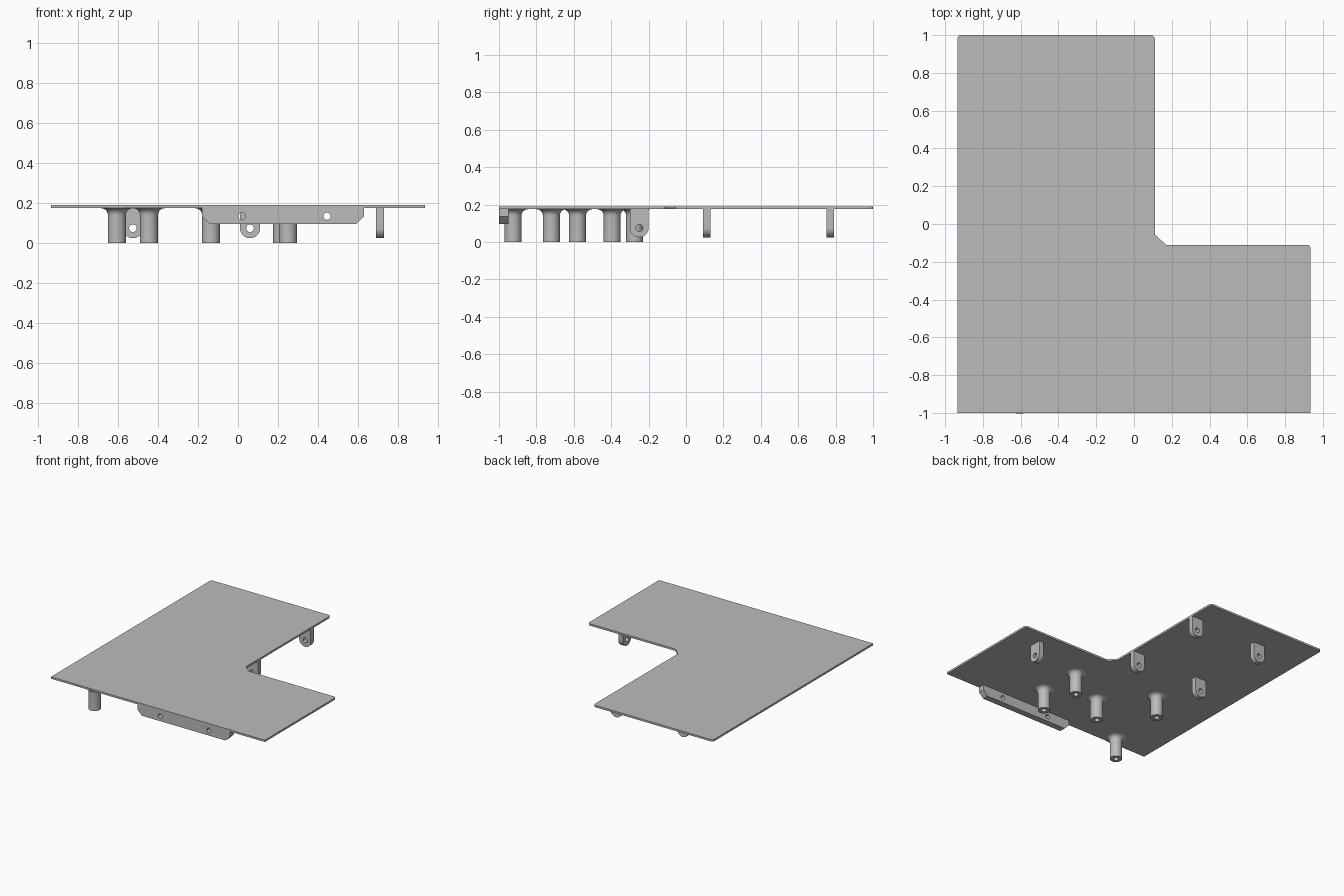
import bpy, bmesh
from math import sin, cos, pi, radians
from mathutils import Matrix, Vector

cube = bpy.data.objects.get("Cube")
if cube:
    bpy.data.objects.remove(cube, do_unlink=True)

grey = bpy.data.materials.new("mid grey")
grey.use_nodes = True
colour = (0.5, 0.5, 0.5, 1)
grey.diffuse_color = colour
grey.node_tree.nodes["Principled BSDF"].inputs["Base Color"].default_value = colour

TOP, UNDER = 0.19, 0.175


def arc(cx, cy, r, start, end, n):
    """Points along an arc, angles in degrees."""
    angles = [radians(start + (end - start) * i / n) for i in range(n + 1)]
    return [(cx + r * cos(a), cy + r * sin(a)) for a in angles]


def circle(cx, cy, r, n=24):
    return arc(cx, cy, r, 0, 360, n)[:-1]


def finish(name, bm, matrix):
    """Weld, place, colour and shade a part."""
    bmesh.ops.remove_doubles(bm, verts=bm.verts, dist=0.0002)
    bmesh.ops.recalc_face_normals(bm, faces=bm.faces)
    bm.transform(matrix)
    mesh = bpy.data.meshes.new(name)
    bm.to_mesh(mesh)
    bm.free()
    mesh.materials.append(grey)
    obj = bpy.data.objects.new(name, mesh)
    bpy.context.collection.objects.link(obj)
    bpy.ops.object.select_all(action='DESELECT')
    obj.select_set(True)
    bpy.context.view_layer.objects.active = obj
    bpy.ops.object.shade_smooth_by_angle(angle=radians(30))
    return obj


def slab(name, loops, thickness, matrix):
    """Extrude an outline, with any further loops as holes."""
    curve = bpy.data.curves.new(name + " outline", 'CURVE')
    curve.dimensions = '2D'
    curve.fill_mode = 'BOTH'
    curve.extrude = thickness / 2
    for loop in loops:
        spline = curve.splines.new('POLY')
        spline.points.add(len(loop) - 1)
        for point, (x, y) in zip(spline.points, loop):
            point.co = (x, y, 0, 1)
        spline.use_cyclic_u = True
    helper = bpy.data.objects.new(name + " outline", curve)
    bpy.context.collection.objects.link(helper)
    bpy.context.view_layer.update()
    shape = helper.evaluated_get(bpy.context.evaluated_depsgraph_get())
    mesh = bpy.data.meshes.new_from_object(shape)
    bm = bmesh.new()
    bm.from_mesh(mesh)
    bpy.data.meshes.remove(mesh)
    bpy.data.objects.remove(helper, do_unlink=True)
    bpy.data.curves.remove(curve)
    return finish(name, bm, matrix)


# L-shaped top plate with rounded free corners and a chamfered inner corner
R = 0.02
outline = [(-0.935, -1), (0.935, -1)]
outline += arc(0.935 - R, -0.11 - R, R, 0, 90, 6)
outline += [(0.17, -0.11), (0.11, -0.055)]
outline += arc(0.11 - R, 1 - R, R, 0, 90, 6)
outline += arc(-0.935 + R, 1 - R, R, 90, 180, 6)
slab("top_plate", [outline], TOP - UNDER,
     Matrix.Translation((0, 0, (TOP + UNDER) / 2)))

UPRIGHT = Matrix.Rotation(pi / 2, 4, 'X')

# Front flange with chamfered lower corners and two bolt holes
flange = [(-0.18, UNDER), (-0.18, 0.135), (-0.14, 0.095),
          (0.59, 0.095), (0.63, 0.135), (0.63, UNDER)]
slab("front_flange", [flange, circle(0.02, 0.135, 0.018), circle(0.445, 0.135, 0.018)],
     0.05, Matrix.Translation((0, -0.975, 0)) @ UPRIGHT)

# Hanging lugs: round-ended tabs with a pin hole
lug = [(0.05, UNDER)] + arc(0, 0.075, 0.05, 0, -180, 20) + [(-0.05, UNDER)]
lugs = {
    "right_back_lug": (-0.525, 0.77, 0),
    "right_middle_lug": (-0.525, 0.11, 0),
    "inner_back_lug": (0.06, 0.77, 0),
    "inner_middle_lug": (0.06, 0.11, 0),
    "left_lug": (0.71, -0.25, 90),
}
for name, (x, y, turn) in lugs.items():
    slab(name, [lug, circle(0, 0.075, 0.019)], 0.04,
         Matrix.Translation((x, y, 0)) @ Matrix.Rotation(radians(turn), 4, 'Z') @ UPRIGHT)

# Round posts: blind hole below, fillet flaring into the plate above
F = 0.035
profile = [(0, 0.1), (0.02, 0.1), (0.02, 0), (0.045, 0)]
profile += arc(0.045 + F, UNDER - F, F, 180, 90, 8)
posts = [(-0.605, -0.925), (-0.445, -0.275), (-0.135, -0.58),
         (0.25, -0.72), (0.22, -0.395)]
for number, (x, y) in enumerate(posts, 1):
    bm = bmesh.new()
    verts = [bm.verts.new((r, 0, z)) for r, z in profile]
    edges = [bm.edges.new(pair) for pair in zip(verts, verts[1:])]
    bmesh.ops.spin(bm, geom=verts + edges, cent=(0, 0, 0), axis=(0, 0, 1),
                   angle=2 * pi, steps=32)
    bmesh.ops.remove_doubles(bm, verts=bm.verts, dist=0.0002)
    bmesh.ops.holes_fill(bm, edges=bm.edges, sides=0)
    finish(f"post_{number}", bm, Matrix.Translation(Vector((x, y, 0))))
